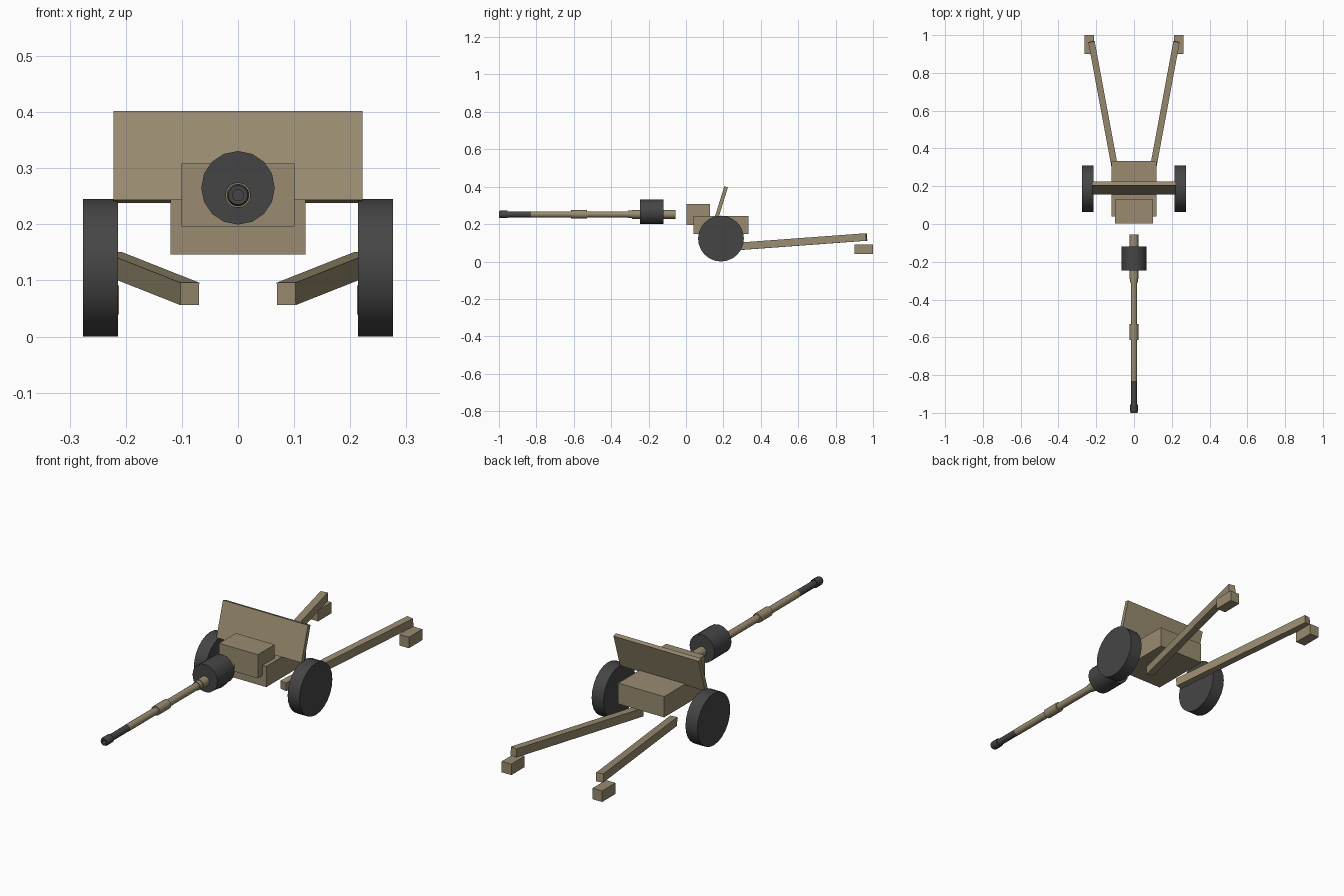
import bpy, bmesh, math
from mathutils import Matrix, Vector

if "Cube" in bpy.data.objects:
    bpy.data.objects.remove(bpy.data.objects["Cube"])


def make_material(name, colour):
    mat = bpy.data.materials.new(name)
    mat.use_nodes = True
    mat.diffuse_color = colour
    mat.node_tree.nodes["Principled BSDF"].inputs["Base Color"].default_value = colour
    return mat


TAN = make_material("field tan", (0.32, 0.26, 0.16, 1))
DARK = make_material("dark metal", (0.06, 0.06, 0.06, 1))


def finish(name, bm, mat, matrix):
    """Turn a bmesh into an object, smooth apart from sharp edges."""
    bmesh.ops.recalc_face_normals(bm, faces=bm.faces)
    for face in bm.faces:
        face.smooth = True
    for edge in bm.edges:
        edge.smooth = edge.calc_face_angle(0) < math.radians(30)
    mesh = bpy.data.meshes.new(name)
    bm.to_mesh(mesh)
    bm.free()
    mesh.materials.append(mat)
    obj = bpy.data.objects.new(name, mesh)
    obj.matrix_world = matrix
    bpy.context.collection.objects.link(obj)
    return obj


def box(name, centre, size, mat=TAN, rotation=Matrix()):
    bm = bmesh.new()
    bmesh.ops.create_cube(bm, size=1)
    bmesh.ops.scale(bm, vec=size, verts=bm.verts)
    return finish(name, bm, mat, Matrix.Translation(centre) @ rotation)


def lathe(name, profile, mat, matrix, sides=16):
    """Capped solid of revolution about local z from (z, radius) pairs."""
    bm = bmesh.new()
    rings = []
    for z, r in profile:
        ring = bmesh.ops.create_circle(
            bm, segments=sides, radius=r, matrix=Matrix.Translation((0, 0, z)))
        rings.append(ring["verts"])
    for a, b in zip(rings, rings[1:]):
        for i in range(sides):
            j = (i + 1) % sides
            bm.faces.new((a[i], a[j], b[j], b[i]))
    bm.faces.new(rings[0])
    bm.faces.new(rings[-1])
    return finish(name, bm, mat, matrix)


# Local z becomes +y for the gun tube and +x for the wheels
ALONG_Y = Matrix.Rotation(-math.pi / 2, 4, 'X')
ALONG_X = Matrix.Rotation(math.pi / 2, 4, 'Y')

# Carriage, cradle and leaning shield
box("carriage", (0, 0.187, 0.195), (0.24, 0.295, 0.098))
box("cradle", (0, 0.066, 0.252), (0.202, 0.125, 0.112))
box("shield", (0, 0.19, 0.32), (0.444, 0.02, 0.166),
    rotation=Matrix.Rotation(-0.3, 4, 'X'))

# Gun tube
bore_axis = Matrix.Translation((0, 0, 0.252)) @ ALONG_Y
lathe("barrel", [(-0.83, 0.0165), (-0.615, 0.0165), (-0.615, 0.0225),
                 (-0.53, 0.0225), (-0.53, 0.0165), (-0.31, 0.0165),
                 (-0.31, 0.02), (-0.29, 0.02), (-0.29, 0.0235),
                 (-0.055, 0.0235)], TAN, bore_axis)
lathe("muzzle", [(-0.975, 0.01), (-1.0, 0.01), (-1.0, 0.017),
                 (-0.993, 0.02), (-0.955, 0.02), (-0.955, 0.0155),
                 (-0.83, 0.0155)], DARK, bore_axis)
lathe("recoil_drum", [(-0.246, 0.0655), (-0.12, 0.0655)], DARK,
      Matrix.Translation((0, 0, 0.265)) @ ALONG_Y)

# Wheels, trail legs and spades on both sides
for side, s in (("left", 1), ("right", -1)):
    lathe(side + "_wheel", [(-0.031, 0.1225), (0.031, 0.1225)], DARK,
          Matrix.Translation((s * 0.245, 0.187, 0.1225)) @ ALONG_X, sides=24)

    start = Vector((s * 0.086, 0.215, 0.076))
    end = Vector((s * 0.225, 0.965, 0.131))
    run = end - start
    yaw = Matrix.Rotation(-math.atan2(run.x, run.y), 4, 'Z')
    pitch = Matrix.Rotation(math.asin(run.z / run.length), 4, 'X')
    box(side + "_trail", (start + end) / 2, (0.034, run.length, 0.04),
        rotation=yaw @ pitch)
    box(side + "_spade", (s * 0.237, 0.95, 0.065), (0.05, 0.1, 0.052))
